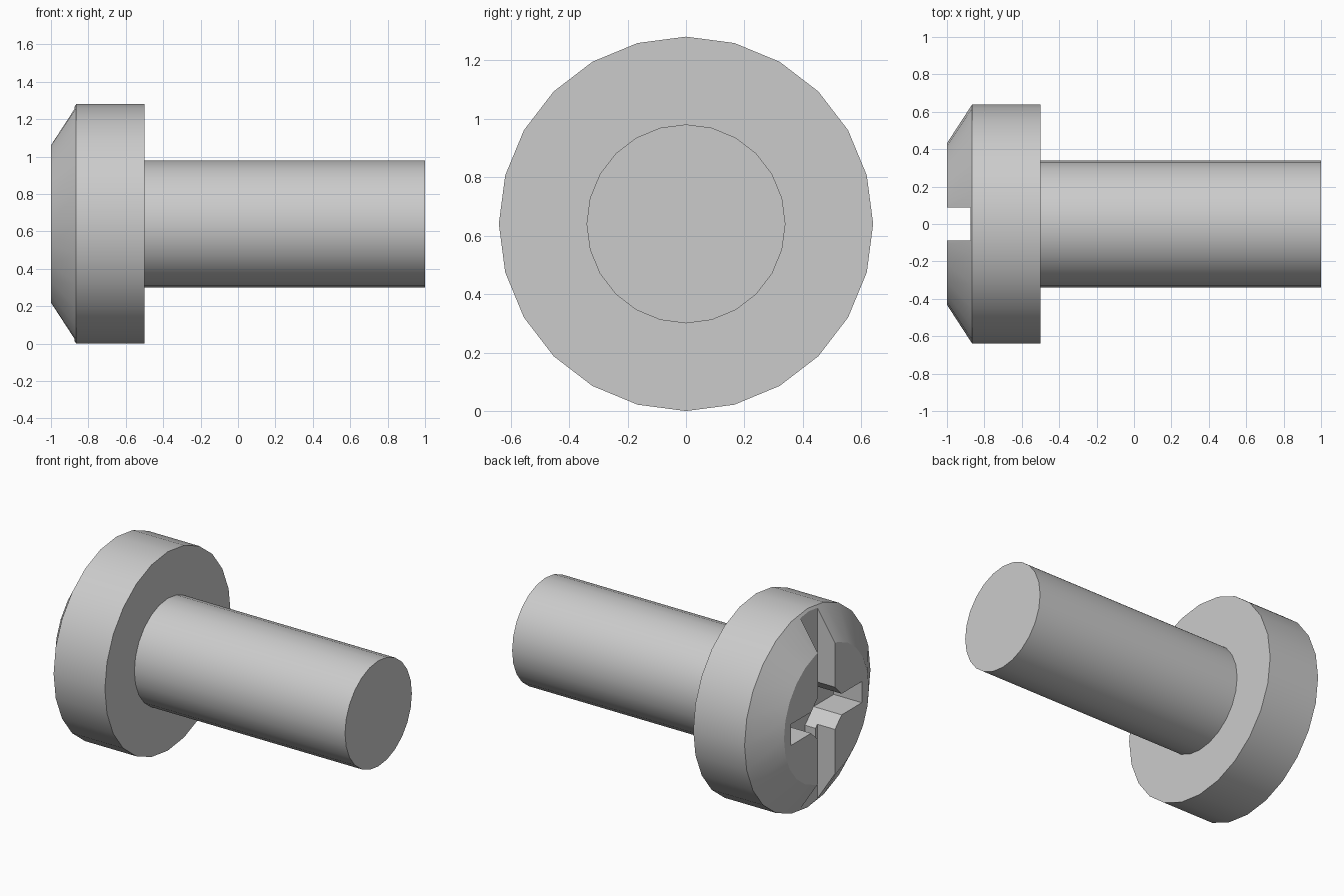
import bpy, bmesh, math

cube = bpy.data.objects.get("Cube")
if cube:
    bpy.data.objects.remove(cube, do_unlink=True)

AXIS_Z = 0.64   # height of the screw axis
SIDES = 24

steel = bpy.data.materials.new("grey steel")
steel.use_nodes = True
colour = (0.6, 0.6, 0.6, 1)
steel.diffuse_color = colour
steel.node_tree.nodes["Principled BSDF"].inputs["Base Color"].default_value = colour


def loft(name, rings):
    """Closed solid through matching rings of points, capped at both ends."""
    bm = bmesh.new()
    loops = [[bm.verts.new(p) for p in ring] for ring in rings]
    for a, b in zip(loops, loops[1:]):
        for i in range(len(a)):
            j = (i + 1) % len(a)
            bm.faces.new((a[i], a[j], b[j], b[i]))
    bm.faces.new(loops[0])
    bm.faces.new(loops[-1])
    bmesh.ops.recalc_face_normals(bm, faces=bm.faces)
    mesh = bpy.data.meshes.new(name)
    bm.to_mesh(mesh)
    bm.free()
    mesh.materials.append(steel)
    obj = bpy.data.objects.new(name, mesh)
    bpy.context.collection.objects.link(obj)
    return obj


def turned(name, profile):
    """Round solid along x from (x, radius) pairs."""
    angles = [2 * math.pi * i / SIDES for i in range(SIDES)]
    return loft(name, [[(x, r * math.sin(a), AXIS_Z + r * math.cos(a)) for a in angles]
                       for x, r in profile])


def prism(name, outline, x0, x1):
    """Straight solid along x from a (y, z) outline about the axis."""
    return loft(name, [[(x, y, AXIS_Z + z) for y, z in outline] for x in (x0, x1)])


def activate(obj):
    bpy.ops.object.select_all(action='DESELECT')
    obj.select_set(True)
    bpy.context.view_layer.objects.active = obj


def cut(target, cutter):
    cutter.hide_render = True
    activate(target)
    mod = target.modifiers.new("cut", 'BOOLEAN')
    mod.operation = 'DIFFERENCE'
    mod.solver = 'EXACT'
    mod.object = cutter
    bpy.ops.object.modifier_apply(modifier=mod.name)
    bpy.data.objects.remove(cutter, do_unlink=True)


# Bevelled head and plain shank
head = turned("screw_head", [(-1, 0.432), (-0.865, 0.64), (-0.5, 0.64)])
shank = turned("screw_shank", [(-0.5, 0.34), (1, 0.34)])

# Full-height straight slot
w = 0.087
cut(head, prism("slot_cutter", [(-w, -1), (w, -1), (w, 1), (-w, 1)], -1.2, -0.875))

# Deeper cross recess with angled inner corners
quarter = [(0.36, -0.068), (0.36, 0.068), (0.155, 0.068), (0.068, 0.155)]
cross = []
for k in range(4):
    c, s = ((1, 0), (0, 1), (-1, 0), (0, -1))[k]
    cross += [(c * y - s * z, s * y + c * z) for y, z in quarter[:3]]
    y, z = quarter[3]
    cross.append((c * y - s * z, s * y + c * z))
cut(head, prism("cross_cutter", cross, -1.2, -0.8))

for obj in (head, shank):
    activate(obj)
    bpy.ops.object.shade_smooth_by_angle(angle=math.radians(30))
